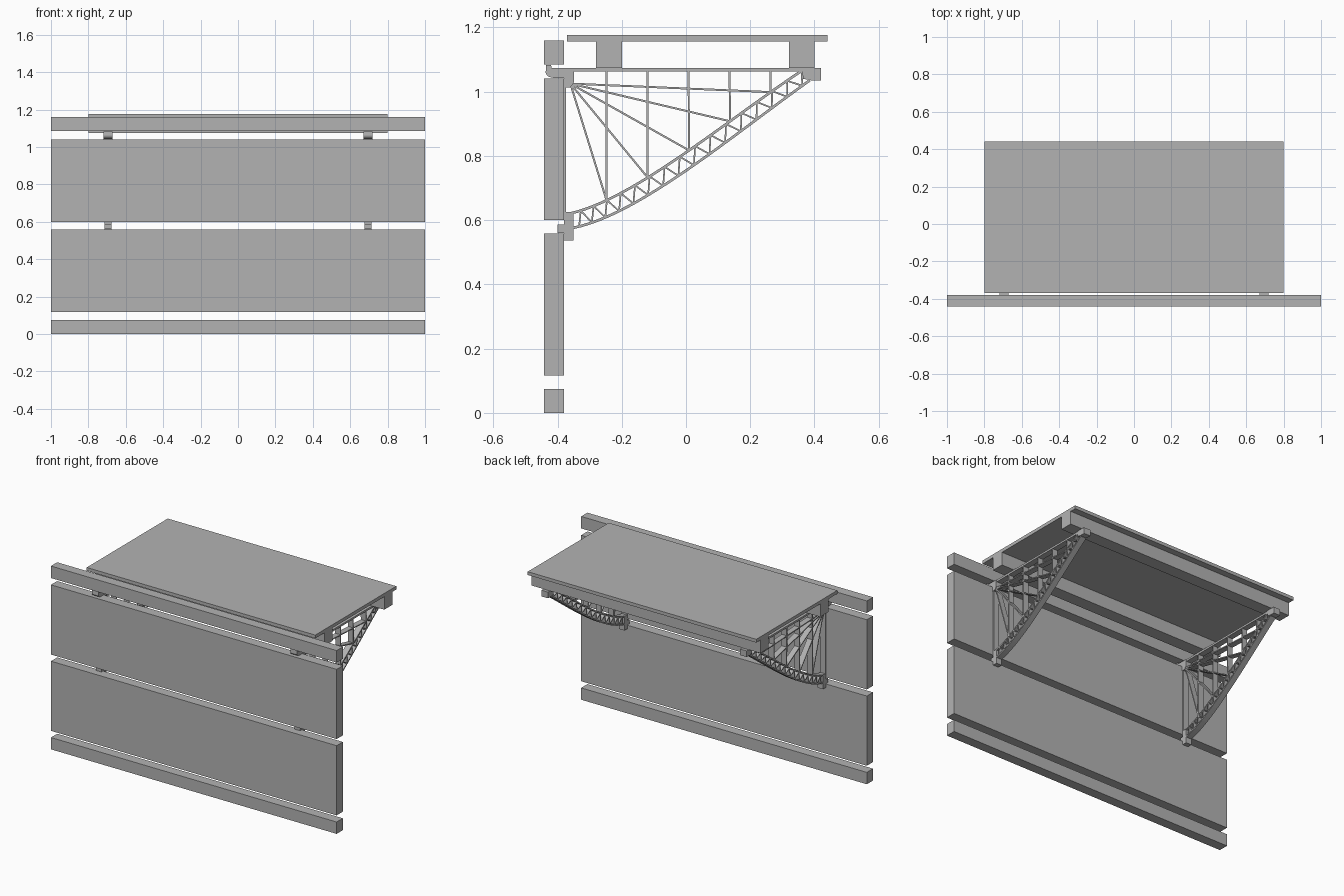
import bpy, bmesh
from mathutils import Vector
from mathutils.geometry import interpolate_bezier

cube = bpy.data.objects.get("Cube")
if cube:
    bpy.data.objects.remove(cube, do_unlink=True)

grey = bpy.data.materials.new("plain grey")
grey.use_nodes = True
COLOUR = (0.45, 0.45, 0.45, 1)
grey.diffuse_color = COLOUR
grey.node_tree.nodes["Principled BSDF"].inputs["Base Color"].default_value = COLOUR


def prism(bm, outline, width, x=0):
    """Extrude a (y, z) outline along x, centred on x."""
    verts = [bm.verts.new((x - width / 2, y, z)) for y, z in outline]
    face = bm.faces.new(verts)
    new = bmesh.ops.extrude_face_region(bm, geom=[face])["geom"]
    bmesh.ops.translate(bm, vec=(width, 0, 0),
                        verts=[g for g in new if isinstance(g, bmesh.types.BMVert)])


def ribbon(bm, path, thick, width):
    """Slat of constant thickness following a (y, z) path."""
    pts = [Vector(p) for p in path]
    left, right = [], []
    for i, p in enumerate(pts):
        d = (pts[min(i + 1, len(pts) - 1)] - pts[max(i - 1, 0)]).normalized()
        n = Vector((-d.y, d.x)) * thick / 2
        left.append(p + n)
        right.append(p - n)
    prism(bm, left + right[::-1], width)


def rect(y0, y1, z0, z1):
    return [(y0, z0), (y1, z0), (y1, z1), (y0, z1)]


def finish(name, bm, x=0):
    bmesh.ops.recalc_face_normals(bm, faces=bm.faces)
    mesh = bpy.data.meshes.new(name)
    bm.to_mesh(mesh)
    bm.free()
    mesh.materials.append(grey)
    ob = bpy.data.objects.new(name, mesh)
    ob.location.x = x
    bpy.context.collection.objects.link(ob)
    return ob


def board(name, width, *bounds):
    bm = bmesh.new()
    prism(bm, rect(*bounds), width)
    finish(name, bm)


# Wall boards
for name, z0, z1 in (("bottom_rail", 0, 0.075), ("lower_panel", 0.117, 0.558),
                     ("upper_panel", 0.6, 1.041), ("top_rail", 1.084, 1.16)):
    board(name, 2, -0.442, -0.38, z0, z1)

# Shelf top and its two beams
board("shelf_top", 1.6, -0.37, 0.44, 1.156, 1.177)
board("front_beam", 1.6, -0.28, -0.2, 1.074, 1.156)
board("back_beam", 1.6, 0.32, 0.4, 1.074, 1.156)


def curve(points, n):
    return [tuple(p) for p in interpolate_bezier(*[Vector(p) for p in points], n)]


LOWER = ((-0.352, 0.576), (-0.15, 0.615), (0.14, 0.86), (0.385, 1.035))
UPPER = ((-0.365, 0.62), (-0.17, 0.66), (0.12, 0.905), (0.36, 1.065))

for side, x in (("left", 0.695), ("right", -0.695)):
    # Arched lower chords
    bm = bmesh.new()
    ribbon(bm, curve(LOWER, 25), 0.008, 0.038)
    ribbon(bm, curve(UPPER, 25), 0.008, 0.038)
    finish(side + "_arch", bm, x)

    # Zigzag lacing between the chords
    bm = bmesh.new()
    low, high = curve(LOWER, 33), curve(UPPER, 33)
    zigzag = [(low if i % 2 else high)[i] for i in range(1, 33)]
    for a, b in zip(zigzag, zigzag[1:]):
        ribbon(bm, (a, b), 0.005, 0.036)
    finish(side + "_lacing", bm, x)

    # Top chord, wall post, hangers and fan struts
    bm = bmesh.new()
    prism(bm, rect(-0.38, 0.4, 1.062, 1.074), 0.038)
    prism(bm, rect(-0.38, -0.373, 0.6, 1.05), 0.038)
    fine = curve(UPPER, 200)
    for i in range(5):
        y = -0.247 + 0.1275 * i
        foot = min(fine, key=lambda p: abs(p[0] - y))
        ribbon(bm, ((y, 1.065), foot), 0.006, 0.036)
        ribbon(bm, ((-0.36, 1.025), foot), 0.006, 0.036)
    finish(side + "_struts", bm, x)

    # Curved hook, upper block, tip block and lower clip
    bm = bmesh.new()
    hook = curve(((-0.437, 1.06), (-0.435, 1.049), (-0.425, 1.043), (-0.41, 1.043)), 8)
    prism(bm, hook + [(-0.38, 1.043), (-0.38, 1.074), (-0.418, 1.074),
                      (-0.42, 1.083), (-0.435, 1.083)], 0.046)
    prism(bm, [(-0.38, 1.013), (-0.36, 1.013), (-0.348, 1.03),
               (-0.348, 1.074), (-0.38, 1.074)], 0.046)
    prism(bm, [(0.365, 1.04), (0.39, 1.035), (0.42, 1.035), (0.42, 1.074), (0.36, 1.074)], 0.046)
    prism(bm, rect(-0.38, -0.35, 0.536, 0.625), 0.038)
    prism(bm, rect(-0.4, -0.38, 0.56, 0.587), 0.038)
    finish(side + "_fittings", bm, x)
